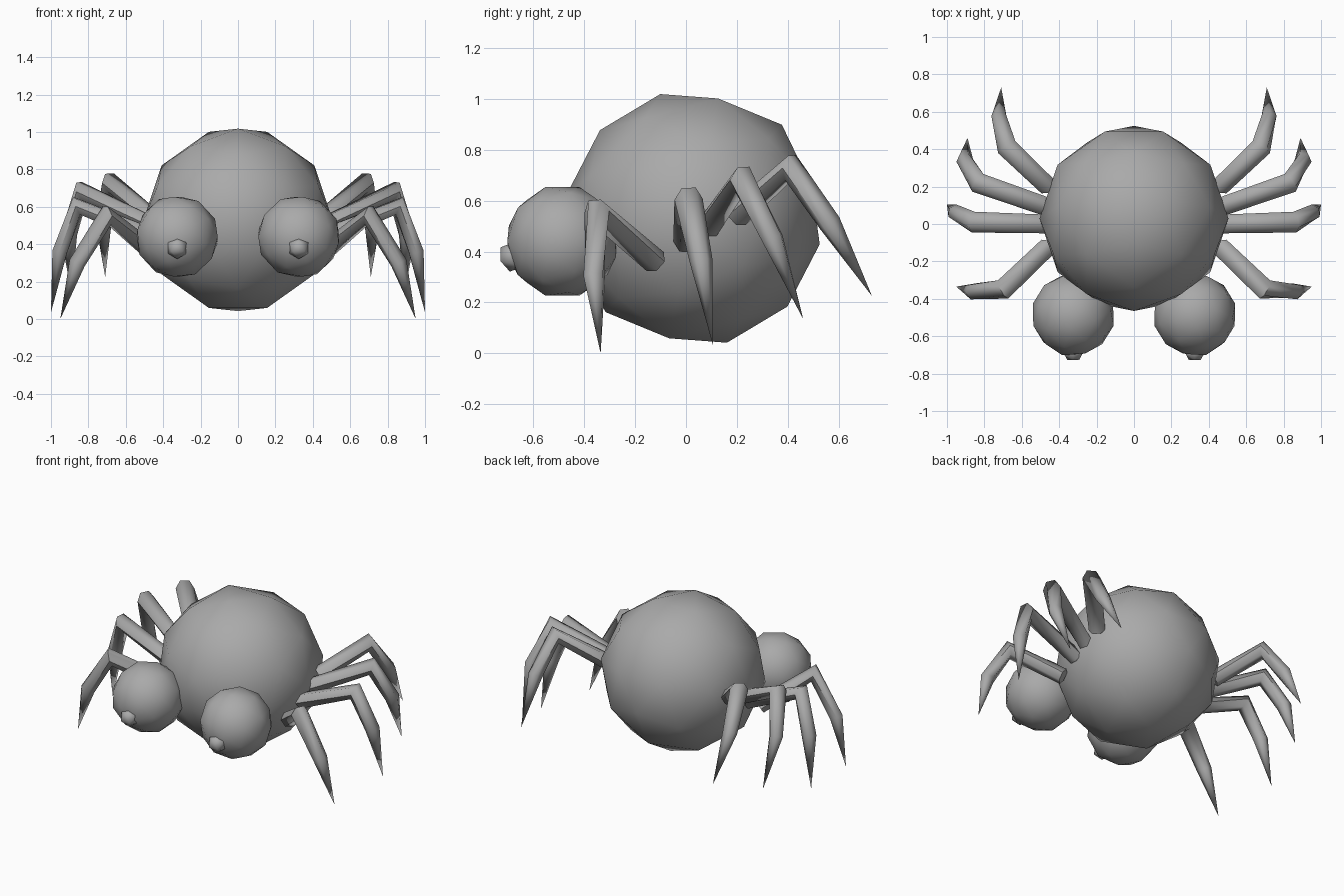
import bpy, bmesh, math
from mathutils import Matrix, Vector

if "Cube" in bpy.data.objects:
    bpy.data.objects.remove(bpy.data.objects["Cube"])

grey = bpy.data.materials.new("plain_grey")
grey.diffuse_color = (0.4, 0.4, 0.4, 1)
grey.use_nodes = True
grey.node_tree.nodes["Principled BSDF"].inputs["Base Color"].default_value = grey.diffuse_color


def finish(name, bm, angle):
    bmesh.ops.recalc_face_normals(bm, faces=bm.faces)
    mesh = bpy.data.meshes.new(name)
    bm.to_mesh(mesh)
    bm.free()
    mesh.materials.append(grey)
    ob = bpy.data.objects.new(name, mesh)
    bpy.context.collection.objects.link(ob)
    bpy.ops.object.select_all(action='DESELECT')
    ob.select_set(True)
    bpy.context.view_layer.objects.active = ob
    bpy.ops.object.shade_smooth_by_angle(angle=math.radians(angle))
    return ob


def ball(name, centre, radius, subdivisions, turn, angle=80):
    bm = bmesh.new()
    bmesh.ops.create_icosphere(bm, subdivisions=subdivisions, radius=radius)
    bm.transform(Matrix.Translation(centre) @ turn)
    return finish(name, bm, angle)


def rot(degrees, axis):
    return Matrix.Rotation(math.radians(degrees), 4, axis)


def pupil_turn():
    # turn an icosahedron so one face looks forward with a corner up
    bm = bmesh.new()
    bmesh.ops.create_icosphere(bm, subdivisions=1, radius=1)
    bm.faces.ensure_lookup_table()
    face = bm.faces[0]
    n = face.normal.copy()
    u = (face.verts[0].co - face.calc_center_median()).normalized()
    bm.free()
    source = Matrix((n, u, n.cross(u))).transposed()
    f, up = Vector((0, -1, 0)), Vector((0, 0, 1))
    target = Matrix((f, up, f.cross(up))).transposed()
    return (target @ source.transposed()).to_4x4()


def leg(name, points, radii, side, sides=6):
    pts = [Vector((p[0] * side, p[1], p[2])) for p in points]
    bm = bmesh.new()
    rings = []
    for i, r in enumerate(radii):
        a = (pts[i] - pts[i - 1]).normalized() if i else None
        b = (pts[i + 1] - pts[i]).normalized()
        along = (a + b).normalized() if a else b
        # keep every ring aligned to the vertical plane of the leg
        flat = pts[1] - pts[0]
        across = Vector((-flat.y, flat.x, 0))
        across = (across - along * across.dot(along)).normalized()
        up = along.cross(across)
        ring = []
        for k in range(sides):
            t = 2 * math.pi * k / sides
            ring.append(bm.verts.new(
                pts[i] + r * (math.cos(t) * across + math.sin(t) * up)))
        rings.append(ring)
    tip = bm.verts.new(pts[-1])
    bm.faces.new(rings[0])
    for k in range(sides):
        j = (k + 1) % sides
        for lo, hi in zip(rings, rings[1:]):
            bm.faces.new((lo[k], lo[j], hi[j], hi[k]))
        bm.faces.new((rings[-1][k], rings[-1][j], tip))
    return finish(name, bm, 65)


# Round body
ball("body", (0, 0.03, 0.53), 0.505, 2, rot(15, 'X') @ rot(-90, 'Z'))

# Base, knee, shin and tip of each leg on the +x side
LEGS = {
    "front_leg": [(.46, -.12, .36), (.70, -.35, .555), (.86, -.36, .30), (.95, -.335, 0)],
    "second_leg": [(.46, 0, .44), (.86, .01, .605), (.953, .06, .36), (1, .105, .035)],
    "third_leg": [(.46, .09, .50), (.835, .22, .685), (.905, .34, .45), (.89, .46, .135)],
    "rear_leg": [(.46, .20, .54), (.68, .41, .73), (.72, .565, .51), (.71, .73, .225)],
}
turn = pupil_turn()
for side, label in ((1, "right"), (-1, "left")):
    # Eyes with a small faceted pupil on the front
    ball(label + "_eye", (side * .325, -.485, .44), .224, 2,
         rot(side * 15, 'Z') @ rot(90, 'Y'))
    ball(label + "_pupil", (side * .325, -.68, .38), .06, 1, turn)
    for name, points in LEGS.items():
        leg(label + "_" + name, points, (.05, .056, .045), side)
